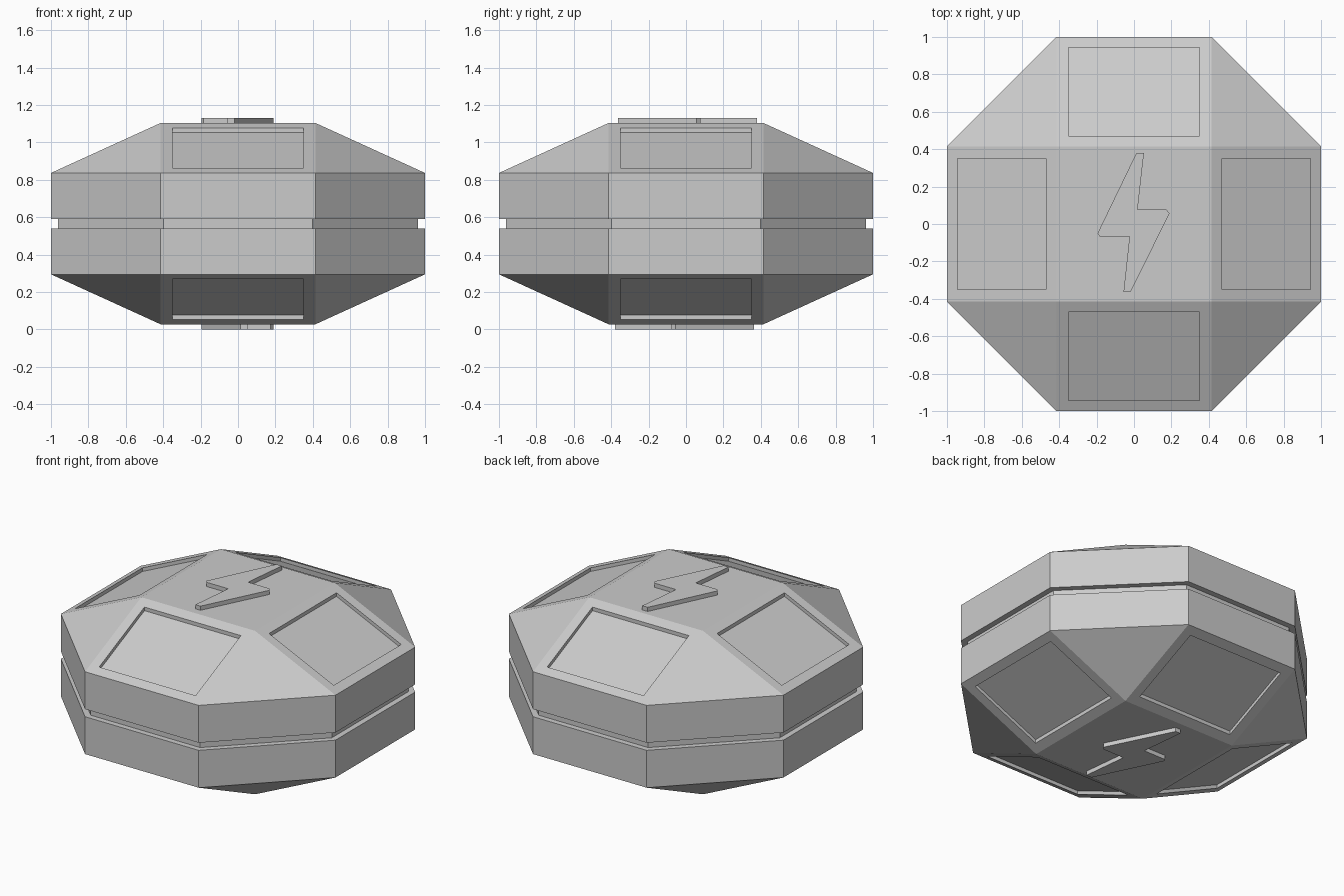
import bpy, bmesh, math
from mathutils import Vector

cube = bpy.data.objects.get("Cube")
if cube:
    bpy.data.objects.remove(cube, do_unlink=True)

MID = 0.5655            # height of the symmetry plane
K = math.tan(math.pi / 8)  # half side of an octagon of apothem 1

grey = bpy.data.materials.new("light grey")
grey.use_nodes = True
grey.diffuse_color = (0.6, 0.6, 0.6, 1)
grey.node_tree.nodes["Principled BSDF"].inputs["Base Color"].default_value = grey.diffuse_color


def finish(name, bm):
    bmesh.ops.recalc_face_normals(bm, faces=bm.faces)
    mesh = bpy.data.meshes.new(name)
    bm.to_mesh(mesh)
    bm.free()
    mesh.materials.append(grey)
    obj = bpy.data.objects.new(name, mesh)
    bpy.context.collection.objects.link(obj)
    return obj


def octagon(r):
    corner = r / math.cos(math.pi / 8)
    angles = [math.pi / 8 + i * math.pi / 4 for i in range(8)]
    return [(corner * math.cos(a), corner * math.sin(a)) for a in angles]


def hull(rings):
    """Convex solid through a list of (outline, height) rings."""
    bm = bmesh.new()
    for outline, z in rings:
        for x, y in outline:
            bm.verts.new((x, y, z))
    bmesh.ops.convex_hull(bm, input=bm.verts)
    bmesh.ops.dissolve_limit(bm, angle_limit=0.02, verts=bm.verts, edges=bm.edges)
    bmesh.ops.recalc_face_normals(bm, faces=bm.faces)
    return bm


def flipped_copy(obj, name):
    """Same part turned upside down about the middle plane."""
    copy = bpy.data.objects.new(name, obj.data)
    copy.rotation_euler = (math.pi, 0, 0)
    bpy.context.collection.objects.link(copy)
    return copy


# Shell half: octagonal wall, sloped shoulders and a square flat top
square = [(K, K), (-K, K), (-K, -K), (K, -K)]
bm = hull([(octagon(1), 0.025), (octagon(1), 0.271), (square, 0.538)])

# Sunken rectangular panels on the four straight shoulders
bm.normal_update()
slopes = [f for f in bm.faces if len(f.verts) == 4 and 0.5 < f.normal.z < 0.99]
bmesh.ops.inset_individual(bm, faces=slopes, thickness=0.063, use_even_offset=True)
floors = bmesh.ops.extrude_discrete_faces(bm, faces=slopes)["faces"]
bmesh.ops.translate(bm, vec=(0, 0, -0.024), verts=list({v for f in floors for v in f.verts}))
upper = finish("upper_shell", bm)
lower = flipped_copy(upper, "lower_shell")

# Raised zigzag emblem on the flat top
zigzag = [(0.013, 0.38), (0.053, 0.38), (0.019, 0.077), (0.174, 0.077), (0.19, 0.056),
          (-0.019, -0.364), (-0.056, -0.364), (-0.024, -0.067), (-0.184, -0.067), (-0.195, -0.05)]
bm = bmesh.new()
base = bm.faces.new([bm.verts.new((x, y, 0.53)) for x, y in zigzag])
top = bmesh.ops.extrude_face_region(bm, geom=[base], use_keep_orig=True)["geom"]
for v in top:
    if isinstance(v, bmesh.types.BMVert):
        v.co.z = MID
emblem = finish("upper_emblem", bm)
lower_emblem = flipped_copy(emblem, "lower_emblem")

# Narrow core showing in the groove between the halves
core = finish("groove_core", hull([(octagon(0.963), -0.06), (octagon(0.963), 0.06)]))

for obj in (upper, lower, emblem, lower_emblem, core):
    obj.location = Vector((0, 0, MID))
